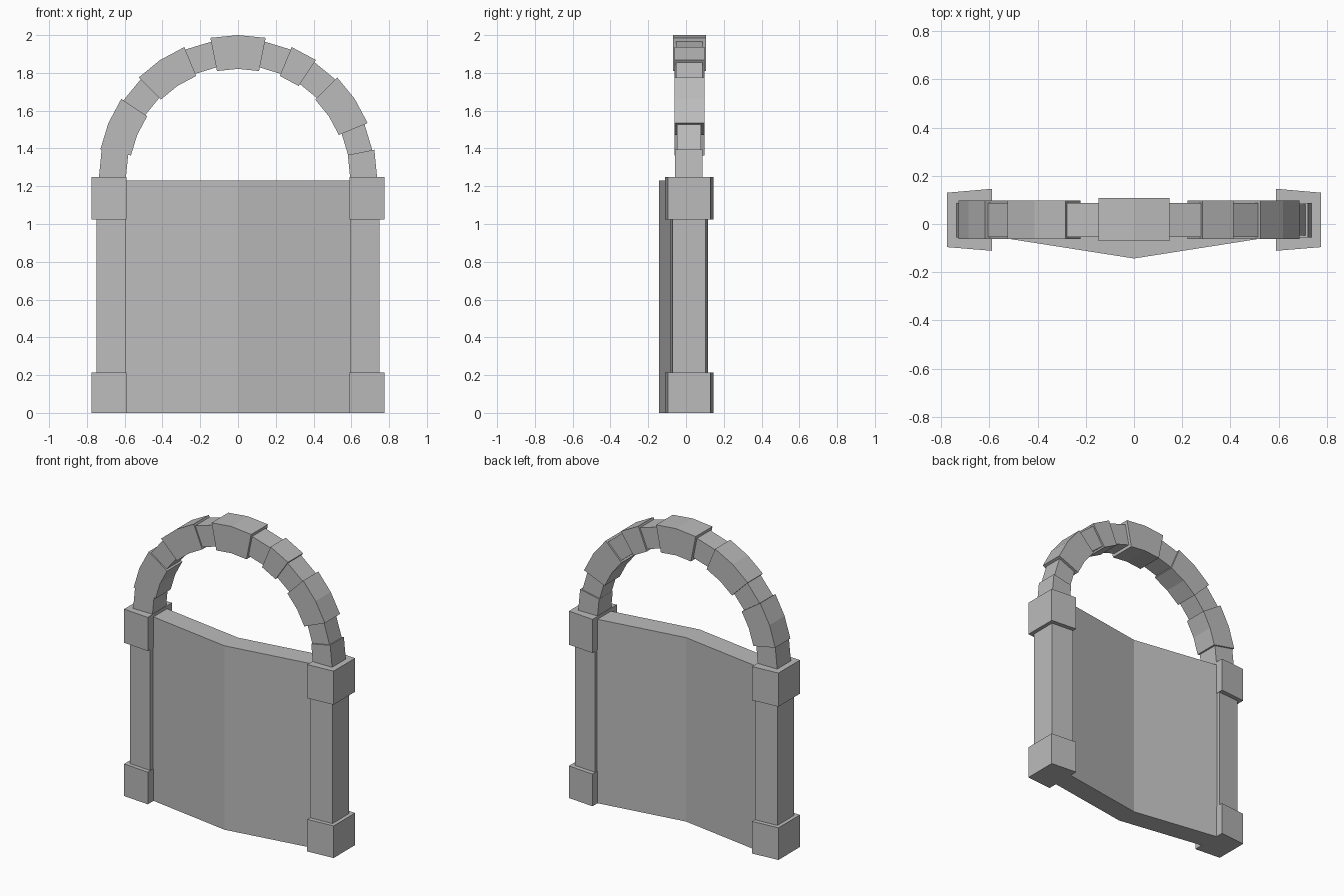
import bpy, bmesh, math
from mathutils import Vector

if "Cube" in bpy.data.objects:
    bpy.data.objects.remove(bpy.data.objects["Cube"])

stone = bpy.data.materials.new("stone grey")
stone.diffuse_color = (0.5, 0.5, 0.5, 1)
stone.use_nodes = True
stone.node_tree.nodes["Principled BSDF"].inputs["Base Color"].default_value = stone.diffuse_color


def prism(name, outline, offset):
    """Closed solid: a planar outline pushed along an offset."""
    bm = bmesh.new()
    face = bm.faces.new([bm.verts.new(p) for p in outline])
    new = bmesh.ops.extrude_face_region(bm, geom=[face])["geom"]
    bmesh.ops.translate(bm, vec=Vector(offset),
                        verts=[v for v in new if isinstance(v, bmesh.types.BMVert)])
    bmesh.ops.recalc_face_normals(bm, faces=bm.faces)
    mesh = bpy.data.meshes.new(name)
    bm.to_mesh(mesh)
    bm.free()
    mesh.materials.append(stone)
    obj = bpy.data.objects.new(name, mesh)
    bpy.context.collection.objects.link(obj)


def slab(name, plan, z0, z1):
    prism(name, [(x, y, z0) for x, y in plan], (0, 0, z1 - z0))


# Bent door panel, same thickness throughout
slab("door_panel", [(-0.593, -0.05), (0, -0.143), (0.593, -0.05),
                    (0.593, 0.093), (0, 0.0), (-0.593, 0.093)], 0, 1.23)

# Slightly tapered pillars with a base and a capital
for side, s in (("left", -1), ("right", 1)):
    shaft = [(s * 0.593, -0.083), (s * 0.75, -0.072), (s * 0.75, 0.104), (s * 0.593, 0.116)]
    block = [(s * 0.59, -0.111), (s * 0.775, -0.096), (s * 0.775, 0.13), (s * 0.59, 0.146)]
    slab(side + "_pillar_shaft", shaft, 0.2, 1.04)
    slab(side + "_pillar_base", block, 0, 0.215)
    slab(side + "_pillar_capital", block, 1.025, 1.25)

# Arch stones: the half circle has 16 steps, each stone spans one or two
STEP = math.pi / 16
CENTRE_Z = 1.25
THIN = (0.59, 0.729, -0.053, 0.087)     # inner radius, outer radius, front y, back y
WIDE = (0.578, 0.743, -0.062, 0.098)
KEY = (0.571, 0.75, -0.07, 0.107)
FOOT = (0.593, 0.736, -0.057, 0.088)
SLIM = (0.594, 0.725, -0.048, 0.08)
stones = [(0, 1, FOOT), (1, 2, SLIM), (2, 4, WIDE), (4, 5, THIN), (5, 6, WIDE),
          (6, 7, THIN), (7, 9, KEY), (9, 10, THIN), (10, 12, WIDE), (12, 13, THIN),
          (13, 15, WIDE), (15, 16, FOOT)]
for i, (a, b, (r_in, r_out, y0, y1)) in enumerate(stones):
    def arc(r):
        return [(r * math.cos(k * STEP), y0, CENTRE_Z + r * math.sin(k * STEP))
                for k in range(a, b + 1)]
    name = "keystone" if a == 7 else f"arch_stone_{i + 1}"
    prism(name, arc(r_out) + arc(r_in)[::-1], (0, y1 - y0, 0))
